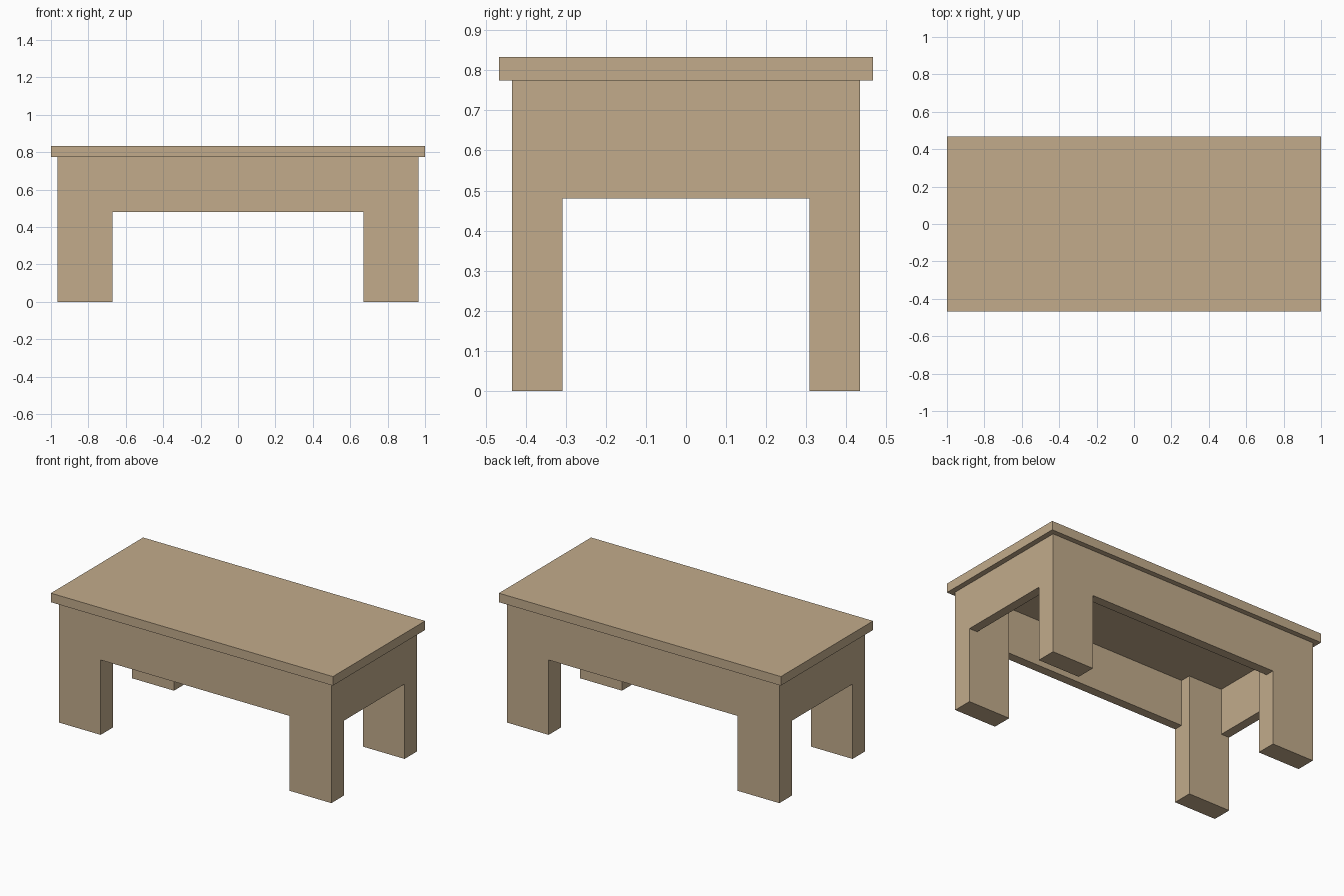
import bpy

if "Cube" in bpy.data.objects:
    bpy.data.objects.remove(bpy.data.objects["Cube"])

wood = bpy.data.materials.new("tan wood")
wood.diffuse_color = (0.54, 0.41, 0.26, 1)
wood.use_nodes = True
wood.node_tree.nodes["Principled BSDF"].inputs["Base Color"].default_value = wood.diffuse_color


def box(name, x, y, z):
    """Box from (min, max) ranges on each axis."""
    bpy.ops.mesh.primitive_cube_add(
        size=1, location=[(a + b) / 2 for a, b in (x, y, z)])
    ob = bpy.context.object
    ob.name = name
    ob.scale = [b - a for a, b in (x, y, z)]
    bpy.ops.object.transform_apply(location=False, rotation=False, scale=True)
    ob.data.materials.append(wood)
    return ob


def span(sign, inner, outer):
    """Range between two distances from the centre, on one side."""
    return tuple(sorted((sign * inner, sign * outer)))


TOP_Z, APRON_Z = 0.775, 0.48
LEG_X, LEG_Y = (0.67, 0.966), (0.308, 0.434)
APRON = 0.058

# Tabletop
box("tabletop", (-1, 1), (-0.467, 0.467), (TOP_Z, 0.833))

# Four flat legs
for sy, depth in ((-1, "front"), (1, "back")):
    for sx, side in ((-1, "left"), (1, "right")):
        box(f"{depth}_{side}_leg", span(sx, *LEG_X), span(sy, *LEG_Y), (0, TOP_Z))

# Long aprons between the legs, flush with the outside
for sy, name in ((-1, "front_apron"), (1, "back_apron")):
    box(name, (-LEG_X[0], LEG_X[0]), span(sy, LEG_Y[1] - APRON, LEG_Y[1]), (APRON_Z, TOP_Z))

# Short end aprons
for sx, name in ((-1, "left_apron"), (1, "right_apron")):
    box(name, span(sx, LEG_X[1] - APRON, LEG_X[1]), (-LEG_Y[0], LEG_Y[0]), (APRON_Z, TOP_Z))
